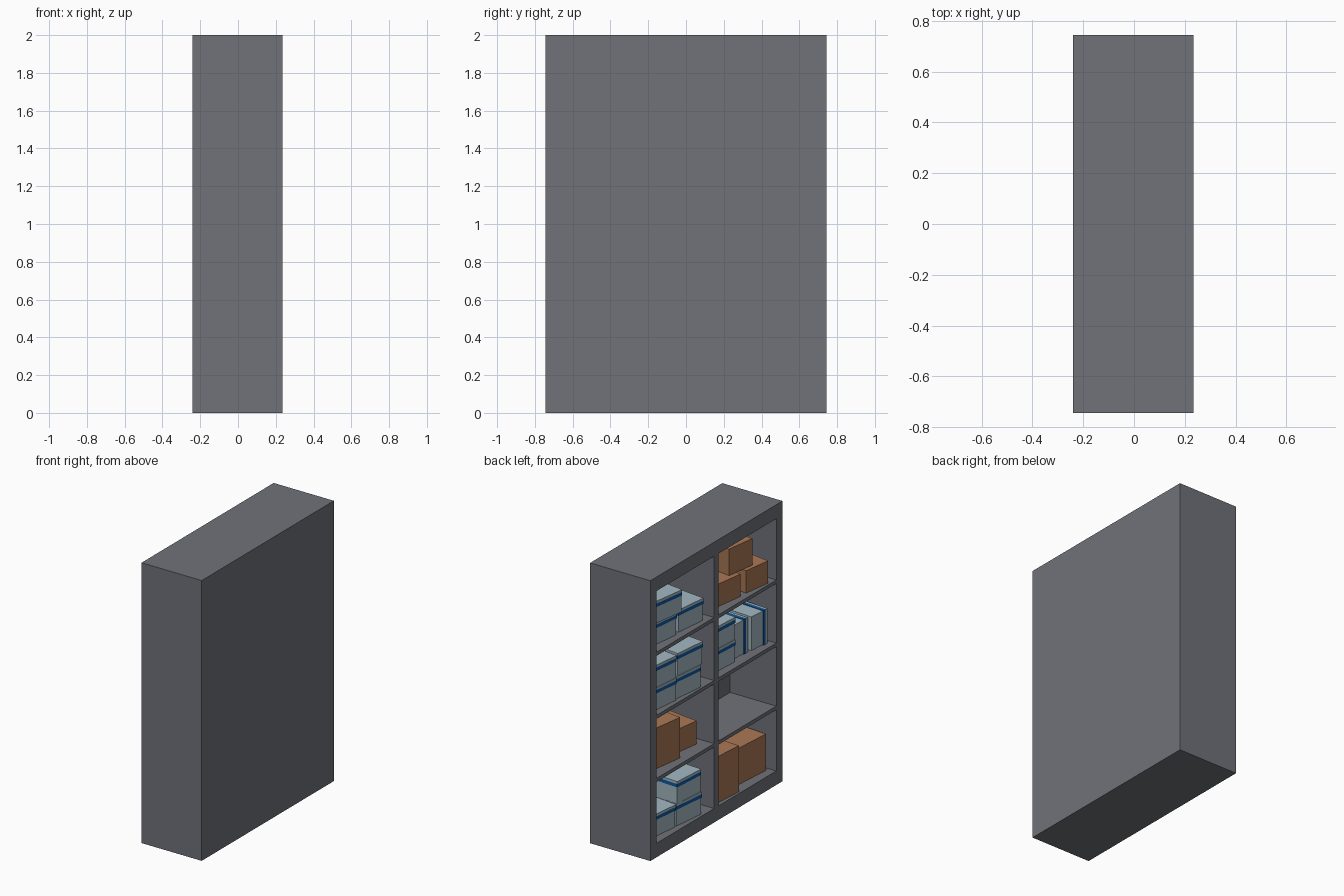
import bpy, bmesh, math
from mathutils import Matrix, Vector

if "Cube" in bpy.data.objects:
    bpy.data.objects.remove(bpy.data.objects["Cube"])


def material(name, rgb):
    m = bpy.data.materials.new(name)
    m.diffuse_color = (*rgb, 1)
    m.use_nodes = True
    m.node_tree.nodes["Principled BSDF"].inputs["Base Color"].default_value = m.diffuse_color
    return m


GREY = material("grey metal", (0.163, 0.168, 0.19))
BROWN = material("cardboard brown", (0.40, 0.185, 0.092))
PALE = material("pale blue grey", (0.37, 0.48, 0.54))
BLUE = material("deep blue", (0.004, 0.10, 0.36))

X0, X1, XB = -0.24, 0.235, 0.125     # open front, rear, inner back wall
Y, INNER = 0.745, 0.675              # outer and inner half widths
Z0, Z1, H = 0.10, 1.90, 2.0
SHELF = 0.026
FLOORS = [Z0] + [0.55 + 0.45 * i + SHELF / 2 for i in range(3)]


def add_block(bm, lo, hi, mat_index=0):
    lo, hi = Vector(lo), Vector(hi)
    n = len(bm.faces)
    m = Matrix.Translation((lo + hi) / 2) @ Matrix.Diagonal((*(hi - lo), 1))
    bmesh.ops.create_cube(bm, size=1, matrix=m)
    bm.faces.ensure_lookup_table()
    for f in bm.faces[n:]:
        f.material_index = mat_index


def finish(bm, name, mats):
    me = bpy.data.meshes.new(name)
    bm.to_mesh(me)
    bm.free()
    for m in mats:
        me.materials.append(m)
    ob = bpy.data.objects.new(name, me)
    bpy.context.collection.objects.link(ob)
    return ob


def panel(name, lo, hi):
    bm = bmesh.new()
    add_block(bm, lo, hi)
    return finish(bm, name, [GREY])


# Cabinet shell, open towards -x
panel("back_panel", (XB, -Y, 0), (X1, Y, H))
panel("base", (X0, -Y, 0), (XB, Y, Z0))
panel("top_panel", (X0, -Y, Z1), (XB, Y, H))
for s, side in ((-1, "front"), (1, "rear")):
    a, b = sorted((s * INNER, s * Y))
    panel(side + "_side_panel", (X0, a, Z0), (XB, b, Z1))
panel("divider", (X0, -0.026, Z0), (XB, 0.026, Z1))
for i in range(3):
    z = FLOORS[i + 1]
    for s in (-1, 1):
        a, b = sorted((s * 0.026, s * INNER))
        panel("shelf", (X0, a, z - SHELF), (XB, b, z))


def place(ob, row, inset, across, lift, width, turn):
    """Put the right front bottom corner at a shelf position; local y spans the width."""
    ob.matrix_world = (Matrix.Translation((X0 + inset, Y - across, FLOORS[row] + lift))
                       @ Matrix.Rotation(math.radians(turn), 4, 'Z'))


def carton(row, inset, across, lift, width, height, depth=0.27, turn=-8):
    bm = bmesh.new()
    add_block(bm, (0, 0, 0), (depth, width, height))
    place(finish(bm, "cardboard_box", [BROWN]), row, inset, across, lift, width, turn)


def storage_box(row, inset, across, lift=0, turn=-6, on_side=False):
    """Pale box with a blue band below its lid."""
    w, h, d, e = 0.24, 0.16, 0.27, 0.004
    bm = bmesh.new()
    add_block(bm, (0, 0, 0), (d, w, h * 0.74))
    add_block(bm, (-e, -e, h * 0.74), (d + e, w + e, h * 0.89), 1)
    add_block(bm, (-e, -e, h * 0.89), (d + e, w + e, h))
    if on_side:                       # lid turned towards -y
        bm.transform(Matrix.Translation((0, h, e)) @ Matrix.Rotation(math.pi / 2, 4, 'X'))
    place(finish(bm, "storage_box", [PALE, BLUE]), row, inset, across, lift, w, turn)


# Cardboard boxes: bottom right, third row left, top right
carton(0, 0.06, 1.39, 0, 0.29, 0.26, turn=-4)
carton(0, 0.015, 1.02, 0, 0.22, 0.33, turn=-4)
carton(1, 0.055, 0.414, 0, 0.28, 0.29)
carton(1, 0.09, 0.65, 0, 0.215, 0.165, depth=0.24)
carton(3, 0.015, 1.35, 0, 0.21, 0.16)
carton(3, 0.045, 1.08, 0, 0.21, 0.16)
carton(3, 0.06, 1.235, 0.16, 0.22, 0.19)

# Storage boxes: bottom left
storage_box(0, 0.02, 0.60)
storage_box(0, 0.045, 0.345)
storage_box(0, 0.025, 0.60, 0.16, -4)
# Second row from the top, left: two stacks
for lift in (0, 0.16):
    storage_box(2, 0.015, 0.585 + lift * 0.12, lift)
    storage_box(2, 0.03, 0.33, lift)
# Second row from the top, right: one stack and two on their sides
for lift in (0, 0.16):
    storage_box(2, 0.055, 1.03, lift, -3)
storage_box(2, 0.075, 1.20, 0, -2, True)
storage_box(2, 0.05, 1.385, 0, -4, True)
# Top row, left
storage_box(3, 0.035, 0.64)
storage_box(3, 0.05, 0.36)
storage_box(3, 0.025, 0.385, 0.16, -8)
